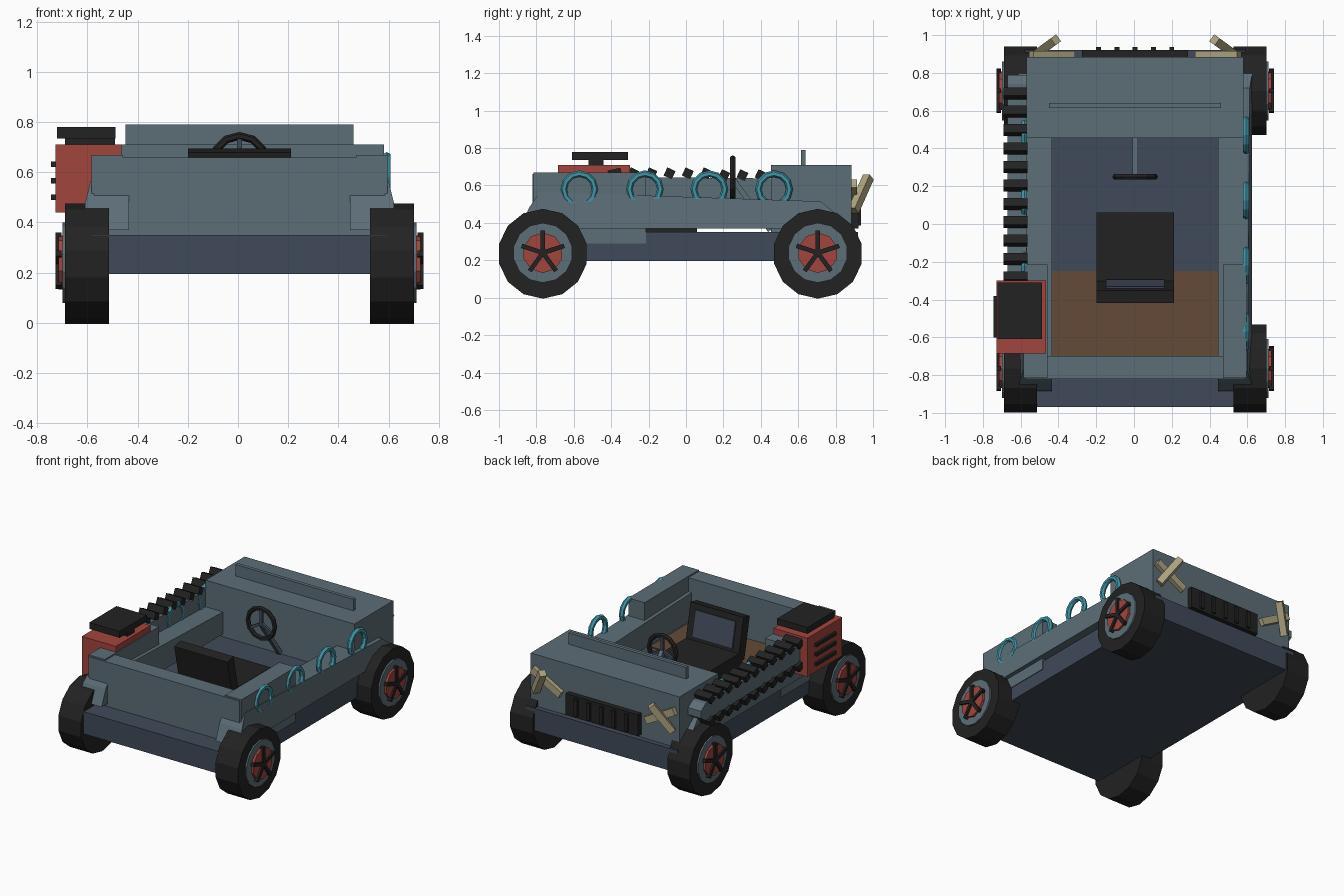
import bpy, bmesh, math
from mathutils import Vector, Matrix

if "Cube" in bpy.data.objects:
    bpy.data.objects.remove(bpy.data.objects["Cube"])

def mat(name, r, g, b):
    m = bpy.data.materials.new(name)
    m.diffuse_color = (r, g, b, 1)
    m.use_nodes = True
    m.node_tree.nodes["Principled BSDF"].inputs["Base Color"].default_value = m.diffuse_color
    return m

SLATE = mat("slate", .107, .155, .185)
DARK = mat("dark slate", .052, .068, .100)
RED = mat("red", .36, .060, .047)
BLACK = mat("black", .016, .016, .016)
TEAL = mat("teal", .055, .305, .39)
BROWN = mat("brown", .125, .068, .038)
TAN = mat("tan", .42, .37, .22)
CX = .006  # sideways centre of the body

def finish(name, bm, m):
    bmesh.ops.recalc_face_normals(bm, faces=bm.faces)
    me = bpy.data.meshes.new(name)
    bm.to_mesh(me)
    bm.free()
    me.materials.append(m)
    o = bpy.data.objects.new(name, me)
    bpy.context.collection.objects.link(o)
    return o

def box(name, x0, x1, y0, y1, z0, z1, m, rot=None):
    bm = bmesh.new()
    bmesh.ops.create_cube(bm, size=1)
    bmesh.ops.scale(bm, vec=(abs(x1 - x0), y1 - y0, z1 - z0), verts=bm.verts)
    if rot:
        bmesh.ops.rotate(bm, matrix=rot, verts=bm.verts)
    bmesh.ops.translate(bm, vec=((x0 + x1) / 2, (y0 + y1) / 2, (z0 + z1) / 2), verts=bm.verts)
    return finish(name, bm, m)

def bar(name, a, b, w, h, m):
    a, b = Vector(a), Vector(b)
    bm = bmesh.new()
    bmesh.ops.create_cube(bm, size=1)
    bmesh.ops.scale(bm, vec=(w, h, (b - a).length), verts=bm.verts)
    q = (b - a).to_track_quat('Z', 'Y').to_matrix()
    bmesh.ops.rotate(bm, matrix=q, verts=bm.verts)
    bmesh.ops.translate(bm, vec=(a + b) / 2, verts=bm.verts)
    return finish(name, bm, m)

def disc(name, x0, x1, y, z, r, n, m):
    """Cylinder lying along x."""
    bm = bmesh.new()
    bmesh.ops.create_cone(bm, cap_ends=True, segments=n, radius1=r, radius2=r, depth=abs(x1 - x0),
                          matrix=Matrix.Translation(((x0 + x1) / 2, y, z))
                          @ Matrix.Rotation(math.pi / 2, 4, 'Y') @ Matrix.Rotation(math.pi / n, 4, 'Z'))
    return finish(name, bm, m)

def prism(name, yz, xa, xb, m):
    """Side profile joined from inner x to outer x; xb may depend on z."""
    bm = bmesh.new()
    va = [bm.verts.new((xa, y, z)) for y, z in yz]
    vb = [bm.verts.new((xb(z), y, z)) for y, z in yz]
    bm.faces.new(va)
    bm.faces.new(vb[::-1])
    for i in range(len(yz)):
        j = (i + 1) % len(yz)
        bm.faces.new((va[i], va[j], vb[j], vb[i]))
    return finish(name, bm, m)

def ring(name, c, R, r, axis, m, n=12, k=6):
    bm = bmesh.new()
    rows = []
    for i in range(n):
        a = 2 * math.pi * i / n
        row = []
        for j in range(k):
            b = 2 * math.pi * j / k
            u, v, w = (R + r * math.cos(b)) * math.cos(a), (R + r * math.cos(b)) * math.sin(a), r * math.sin(b)
            p = (w, u, v) if axis == 'X' else (u, w, v)
            row.append(bm.verts.new(Vector(c) + Vector(p)))
        rows.append(row)
    for i in range(n):
        for j in range(k):
            bm.faces.new((rows[i][j], rows[(i + 1) % n][j],
                          rows[(i + 1) % n][(j + 1) % k], rows[i][(j + 1) % k]))
    return finish(name, bm, m)

# chassis pan, floor, hood, screen and tail wall
box("chassis_pan", CX - .585, CX + .585, -.97, .92, .195, .35, DARK)
box("floor_plate", CX - .45, CX + .45, -.70, -.25, .345, .356, BROWN)
box("hood", CX - .575, CX + .575, .455, .885, .345, .71, SLATE)
box("wind_screen", CX - .455, CX + .455, .615, .64, .70, .79, SLATE)
box("tail_wall", CX - .58, CX + .58, -.82, -.70, .345, .66, SLATE)

side_yz = [(-.885, .37), (-.84, .48), (-.78, .565), (.72, .515), (.80, .45), (.85, .37)]
for s, side in ((1, "right"), (-1, "left")):
    X = lambda v: CX + s * v
    # side panels and raised rear blocks
    prism(side + "_side_panel", side_yz, X(.44), lambda z: X(.62 - .025 * max(0, z - .46) / .1), SLATE)
    box(side + "_rear_block", X(.465), X(.59), -.815, -.215, .29, .67, SLATE)
    # side hoops
    for y in (-.57, -.22, .125, .47):
        ring(side + "_hoop", (X(.587), y, .58), .083, .018, 'X', TEAL)
    # wheels
    for y, end in ((-.765, "front"), (.705, "rear")):
        n = f"{end}_{side}_"
        disc(n + "tire", X(.52), X(.695), y, .235, .24, 14, BLACK)
        disc(n + "rim", X(.69), X(.706), y, .24, .16, 14, SLATE)
        disc(n + "hub", X(.70), X(.722), y, .24, .108, 10, RED)
        for i in range(5):
            a = math.pi / 2 + i * 2 * math.pi / 5
            bar(n + "spoke", (X(.722), y, .24),
                (X(.722), y + .12 * math.cos(a), .24 + .12 * math.sin(a)), .024, .024, BLACK)
    # crossed horn bars beside the grille
    bar(side + "_horn", (X(.53), .895, .465), (X(.42), .975, .645), .045, .045, TAN)
    bar(side + "_horn_brace", (X(.55), .90, .61), (X(.33), .90, .49), .03, .05, TAN)

# grille
box("grille", CX - .28, CX + .28, .88, .922, .37, .52, BLACK)
for i in range(-2, 3):
    box("grille_rib", CX + i * .097 - .013, CX + i * .097 + .013, .91, .936, .385, .505, BLACK)

# seat
tilt = Matrix.Rotation(math.radians(12), 3, 'X')
box("seat_cushion", CX - .205, CX + .205, -.34, .06, .35, .46, BLACK)
box("seat_back", CX - .205, CX + .205, -.39, -.32, .40, .69, BLACK, tilt)
box("seat_back_pad", CX - .155, CX + .155, -.323, -.313, .48, .66, DARK, tilt)

# steering wheel and column
ring("steering_wheel", (CX, .25, .64), .105, .016, 'Y', BLACK)
bar("steering_column", (CX, .25, .635), (CX, .45, .36), .028, .028, SLATE)
for a in (90, 210, 330):
    t = math.radians(a)
    bar("steering_spoke", (CX, .25, .64), (CX + .1 * math.cos(t), .25, .64 + .1 * math.sin(t)), .018, .018, DARK)

# engine box with raised lid and side vents
box("engine_box", -.728, -.465, -.685, -.30, .44, .71, RED)
box("lid_post", -.69, -.49, -.52, -.44, .70, .75, BLACK)
box("lid", -.722, -.488, -.61, -.31, .735, .78, BLACK)
for z in (.50, .567, .633):
    box("vent", -.745, -.72, -.60, -.38, z - .011, z + .011, BLACK)

# cleated belt along the left side
loop = [(-.32, .53), (-.32, .645), (.74, .635), (.79, .60), (.79, .55), (.74, .515)]
prism("belt_core", loop, -.57, lambda z: -.67, SLATE)
cleat = Matrix.Rotation(math.radians(-25), 3, 'X')
for i in range(11):
    y = .692 - i * .0975
    for z in (.665 - .0 * i, .505):
        zc = z - .01 * (y > .2)
        box("belt_cleat", -.69, -.565, y - .024, y + .024, zc - .024, zc + .024, BLACK, cleat)
